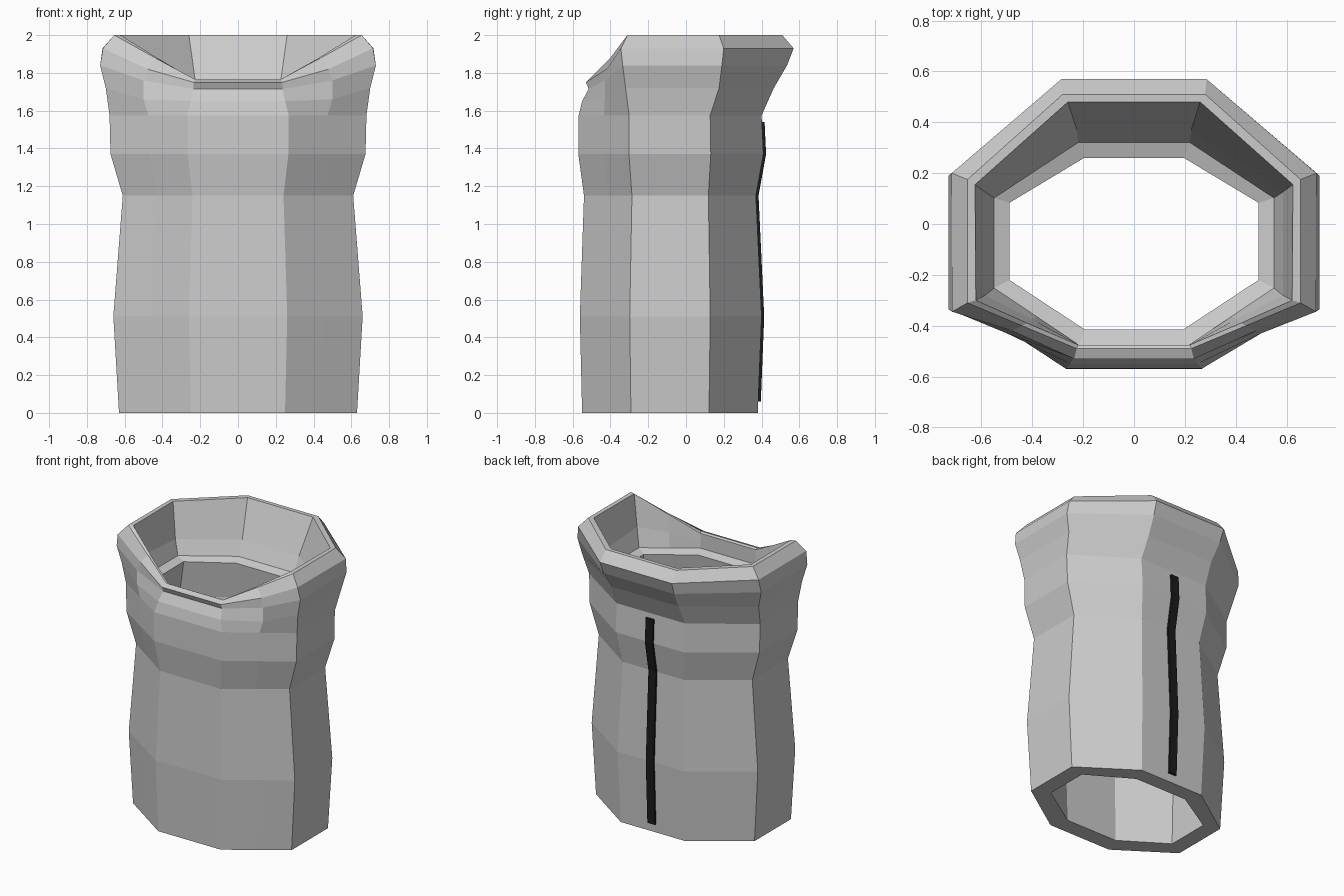
import bpy, bmesh

if "Cube" in bpy.data.objects:
    bpy.data.objects.remove(bpy.data.objects["Cube"])


def ring(z, xs, yf, yb):
    """Half cross-section, front to back: front, mid, side front, side back, back."""
    front = (0.395 * xs, yf, z)
    side_front = (xs, 0.53 * yf, z)
    mid = tuple((a + b) / 2 for a, b in zip(front, side_front))
    return [front, mid, side_front, (xs, 0.32 * yb, z), (0.40 * xs, yb, z)]


def mesh_object(name, verts, faces):
    bm = bmesh.new()
    vs = [bm.verts.new(v) for v in verts]
    for f in faces:
        bm.faces.new([vs[i] for i in f])
    bmesh.ops.recalc_face_normals(bm, faces=bm.faces)
    mesh = bpy.data.meshes.new(name)
    bm.to_mesh(mesh)
    bm.free()
    obj = bpy.data.objects.new(name, mesh)
    bpy.context.collection.objects.link(obj)
    return obj


# Outer wall: z, side x, front y, back y
body = [(0, .63, -.55, .38), (.51, .66, -.562, .40), (1.15, .61, -.54, .37),
        (1.37, .675, -.57, .41), (1.575, .68, -.568, .40)]

# Flared neckline, one row per level from outside over the rim to the inside
collar = [
    [(.25, -.55, 1.65), (.50, -.43, 1.66), (.70, -.32, 1.72), (.70, .175, 1.72), (.265, .465, 1.72)],
    [(.235, -.515, 1.715), (.50, -.43, 1.76), (.73, -.335, 1.84), (.73, .19, 1.84), (.28, .535, 1.84)],
    [(.235, -.53, 1.75), (.48, -.42, 1.82), (.715, -.345, 1.93), (.717, .20, 1.93), (.285, .57, 1.93)],
    [(.225, -.49, 1.765), (.44, -.40, 1.88), (.655, -.31, 2), (.655, .175, 2), (.28, .51, 2)],
    [(.22, -.475, 1.757), (.42, -.39, 1.875), (.622, -.30, 2), (.625, .155, 2), (.26, .48, 2)],
    [(.217, -.475, 1.70), (.40, -.375, 1.75), (.585, -.28, 1.78), (.585, .125, 1.75), (.225, .37, 1.75)],
]

# Inner ledge, then the lining back down to the hem
ledge = [ring(1.65, .55, -.475, .32), ring(1.63, .49, -.415, .26)]
lining = [ring(z, min(xs - .115, .53), max(yf + .12, -.45), min(yb - .11, .285))
          for z, xs, yf, yb in reversed(body[:4])]

rows = [ring(*b) for b in body] + collar + ledge + lining
loops = [r + [(-x, y, z) for x, y, z in reversed(r)] for r in rows]
n, m = len(loops[0]), len(loops)
faces = [(i * n + j, i * n + (j + 1) % n,
          (i + 1) % m * n + (j + 1) % n, (i + 1) % m * n + j)
         for i in range(m) for j in range(n)]
mesh_object("bodice", [v for l in loops for v in l], faces)

# Zip strip following the centre back
path = [(.06, .382), (.51, .40), (1.15, .37), (1.37, .41), (1.54, .402)]
verts, faces = [], []
for z, y in path:
    verts += [(-.03, y - .01, z), (.03, y - .01, z), (.03, y + .014, z), (-.03, y + .014, z)]
for i in range(len(path) - 1):
    for j in range(4):
        k = (j + 1) % 4
        faces.append((4 * i + j, 4 * i + k, 4 * i + 4 + k, 4 * i + 4 + j))
last = 4 * (len(path) - 1)
faces += [(0, 1, 2, 3), tuple(range(last, last + 4))]
zip_strip = mesh_object("back_zip", verts, faces)
black = bpy.data.materials.new("black")
black.diffuse_color = (.01, .012, .012, 1)
black.use_nodes = True
black.node_tree.nodes["Principled BSDF"].inputs["Base Color"].default_value = black.diffuse_color
zip_strip.data.materials.append(black)
